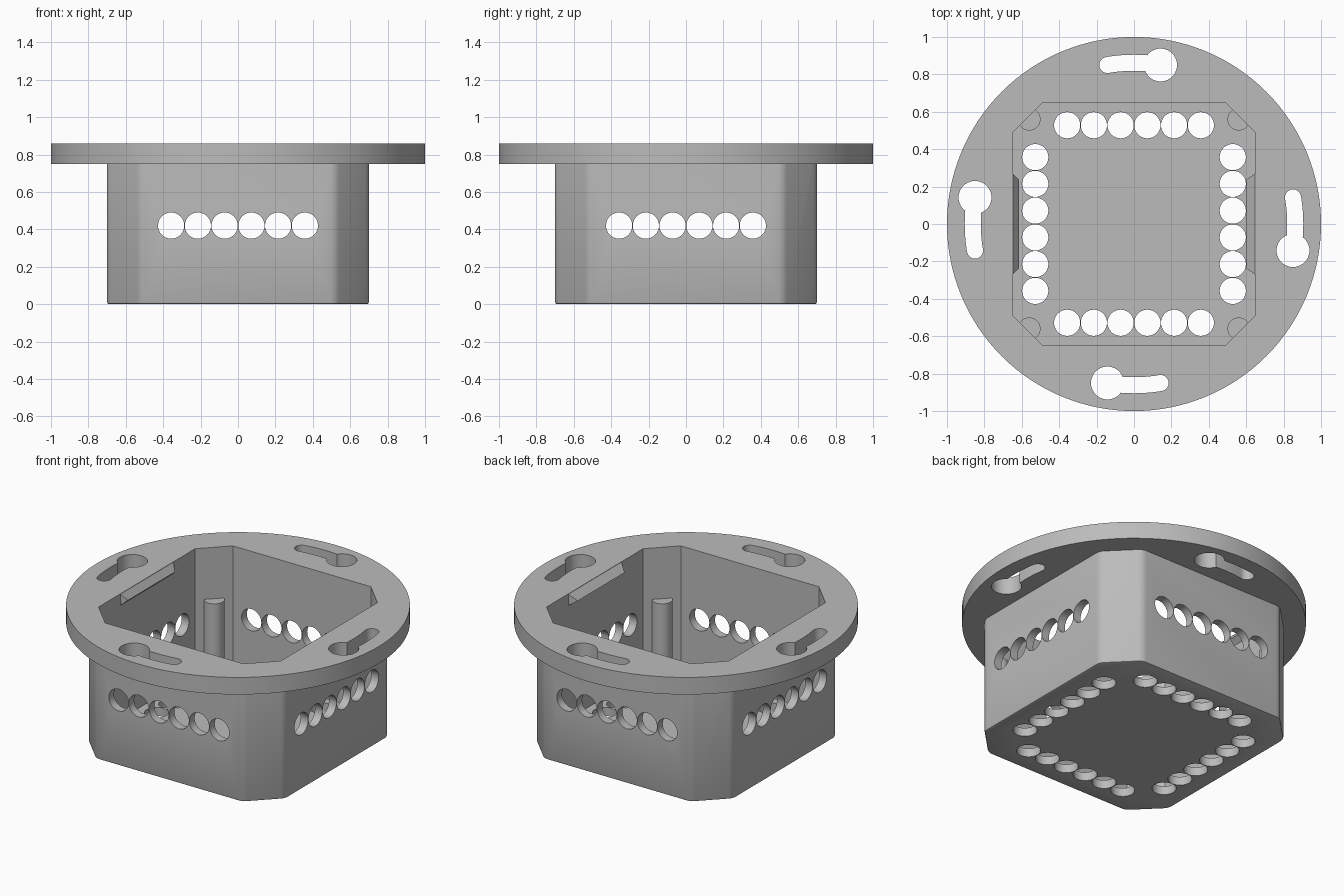
import bpy
import bmesh
from math import cos, sin, pi, radians
from mathutils import Matrix, Vector

cube = bpy.data.objects.get("Cube")
if cube:
    bpy.data.objects.remove(cube, do_unlink=True)

grey = bpy.data.materials.new("plain grey")
grey.use_nodes = True
COLOUR = (0.5, 0.5, 0.5, 1)
grey.diffuse_color = COLOUR
grey.node_tree.nodes["Principled BSDF"].inputs["Base Color"].default_value = COLOUR


def prism(bm, outline, z0, z1):
    """Extrude a counter-clockwise outline from z0 to z1."""
    face = bm.faces.new([bm.verts.new((x, y, z0)) for x, y in outline])
    ext = bmesh.ops.extrude_face_region(bm, geom=[face])
    top = [v for v in ext["geom"] if isinstance(v, bmesh.types.BMVert)]
    bmesh.ops.translate(bm, verts=top, vec=(0, 0, z1 - z0))


def octagon(half, flat):
    """Square of half-width `half` with corners cut at `flat`."""
    pts = []
    for k in range(4):
        turn = Matrix.Rotation(k * pi / 2, 2)
        pts += [turn @ Vector((half, -flat)), turn @ Vector((half, flat))]
    return pts


def cylinder(bm, radius, depth, matrix, sides=40):
    bmesh.ops.create_cone(bm, cap_ends=True, segments=sides, radius1=radius,
                          radius2=radius, depth=depth, matrix=matrix)


def finish(bm, name):
    bmesh.ops.recalc_face_normals(bm, faces=bm.faces)
    mesh = bpy.data.meshes.new(name)
    bm.to_mesh(mesh)
    bm.free()
    obj = bpy.data.objects.new(name, mesh)
    mesh.materials.append(grey)
    bpy.context.collection.objects.link(obj)
    return obj


def activate(obj):
    bpy.ops.object.select_all(action='DESELECT')
    obj.select_set(True)
    bpy.context.view_layer.objects.active = obj


def combine(target, tool, operation):
    """Boolean the tool into the target, then discard the tool."""
    mod = target.modifiers.new(tool.name, 'BOOLEAN')
    mod.operation, mod.solver, mod.object = operation, 'EXACT', tool
    activate(target)
    bpy.ops.object.modifier_apply(modifier=mod.name)
    bpy.data.objects.remove(tool, do_unlink=True)


def smooth(obj):
    activate(obj)
    bpy.ops.object.shade_smooth_by_angle(angle=radians(30))


TOP, WALL_IN, FLOOR = 0.86, 0.647, 0.055
QUARTERS = [Matrix.Rotation(k * pi / 2, 4, 'Z') for k in range(4)]

# Box body with softened uprights and a fine bottom bevel
bm = bmesh.new()
prism(bm, octagon(0.70, 0.52), 0, 0.80)
uprights = [e for e in bm.edges if abs(e.verts[0].co.z - e.verts[1].co.z) > 0.1]
bmesh.ops.bevel(bm, geom=uprights, offset=0.025, segments=4, profile=0.5, affect='EDGES')
base = [e for e in bm.edges if max(v.co.z for v in e.verts) < 0.001]
bmesh.ops.bevel(bm, geom=base, offset=0.01, segments=2, profile=0.5, affect='EDGES')
box = finish(bm, "junction_box")

# Round mounting flange
bm = bmesh.new()
cylinder(bm, 1, 0.11, Matrix.Translation((0, 0, TOP - 0.055)), 128)
combine(box, finish(bm, "flange"), 'UNION')

# Cavity
bm = bmesh.new()
prism(bm, octagon(WALL_IN, 0.49), FLOOR, 1.1)
combine(box, finish(bm, "cavity"), 'DIFFERENCE')

# Rows of cable holes in walls and floor, and the round ends of the keyholes
bm = bmesh.new()
for q in QUARTERS:
    for i in range(6):
        x = (i - 2.5) * 0.143
        cylinder(bm, 0.07, 0.2, q @ Matrix.Translation((x, -0.67, 0.42))
                 @ Matrix.Rotation(pi / 2, 4, 'X'))
        cylinder(bm, 0.07, 0.2, q @ Matrix.Translation((x, -0.528, 0.02)))
    cylinder(bm, 0.088, 0.3, q @ Matrix.Translation((0.142, 0.85, TOP - 0.055)))
combine(box, finish(bm, "holes"), 'DIFFERENCE')

# Curved keyhole slots with a rounded narrow end
SLOT_R, SLOT_W, SWEEP = 0.862, 0.043, radians(9.5)
bm = bmesh.new()
for q in QUARTERS:
    angles = [pi / 2 - SWEEP + 2 * SWEEP * i / 12 for i in range(13)]
    outer = [Vector((cos(a), sin(a))) * (SLOT_R + SLOT_W) for a in angles]
    inner = [Vector((cos(a), sin(a))) * (SLOT_R - SLOT_W) for a in reversed(angles)]
    end = Vector((cos(angles[-1]), sin(angles[-1]))) * SLOT_R
    turns = [angles[-1] + pi * i / 12 for i in range(1, 12)]
    cap = [end + Vector((cos(t), sin(t))) * SLOT_W for t in turns]
    outline = [q.to_2x2() @ p for p in outer + cap + inner]
    prism(bm, outline, 0.7, 1.0)
combine(box, finish(bm, "slots"), 'DIFFERENCE')
smooth(box)

# Screw posts in the four cut corners
for k, q in enumerate(QUARTERS):
    bm = bmesh.new()
    cylinder(bm, 0.06, 0.5, q @ Matrix.Translation((0.56, 0.56, 0.28)))
    smooth(finish(bm, f"corner_post_{k + 1}"))

# Wedge-shaped snap lips inside the left and right walls
for name, side, depth in (("left_snap_lip", 1, 0.045), ("right_snap_lip", -1, 0.032)):
    bm = bmesh.new()
    rings = []
    for y in (-1, 1):
        profile = [(WALL_IN + 0.01, 0.27, TOP - 0.002), (WALL_IN, 0.27, TOP - 0.002),
                   (WALL_IN - depth, 0.238, TOP - 0.045),
                   (WALL_IN, 0.27, TOP - 0.075), (WALL_IN + 0.01, 0.27, TOP - 0.075)]
        rings.append([bm.verts.new((side * x, y * w, z)) for x, w, z in profile])
    a, b = rings
    bm.faces.new(a)
    bm.faces.new(b)
    for i in range(5):
        j = (i + 1) % 5
        bm.faces.new((a[i], a[j], b[j], b[i]))
    finish(bm, name)
